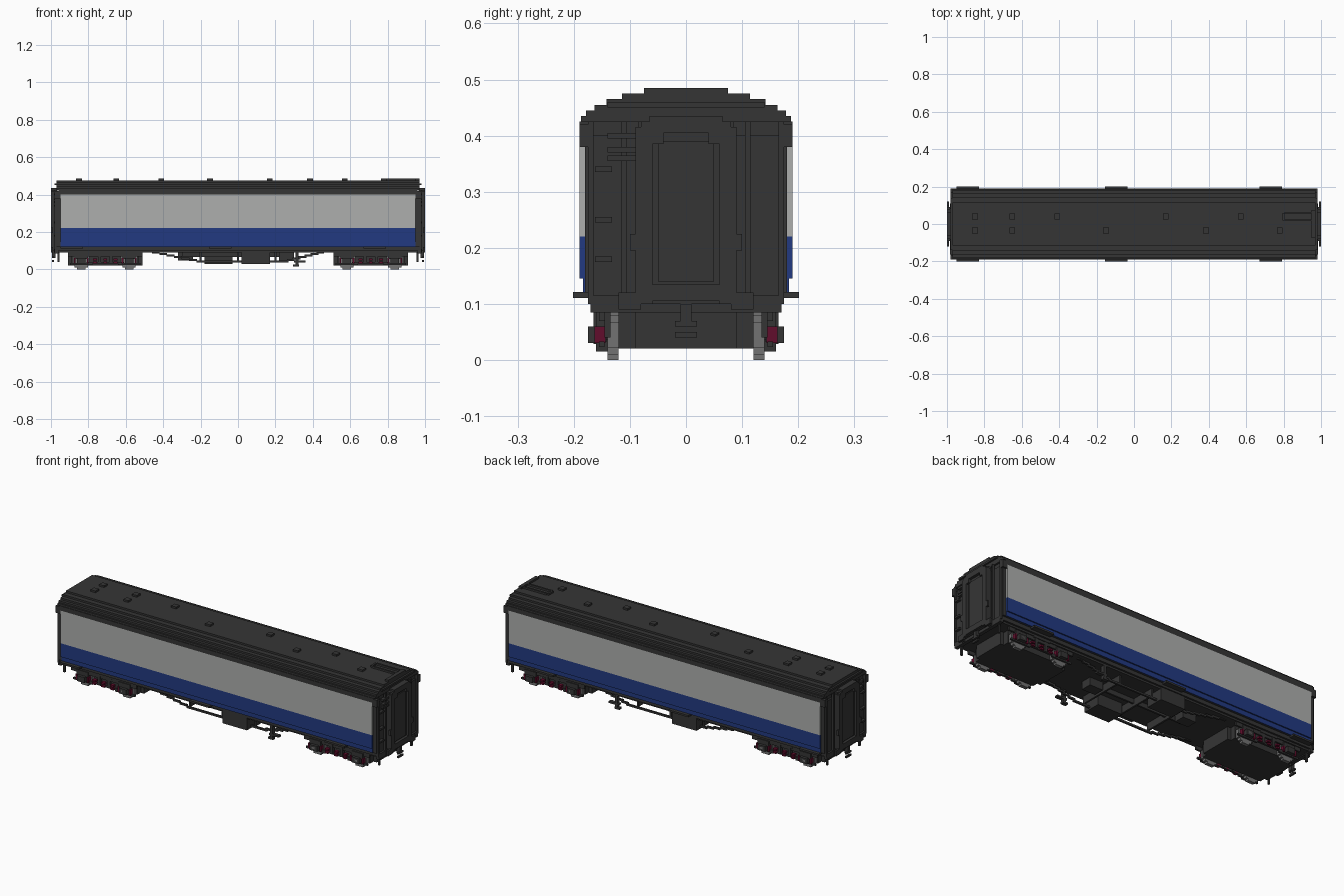
import bpy, bmesh
from mathutils import Matrix, Vector

default_cube = bpy.data.objects.get("Cube")
if default_cube:
    bpy.data.objects.remove(default_cube)


def material(name, red, green, blue):
    mat = bpy.data.materials.new(name)
    mat.use_nodes = True
    mat.diffuse_color = (red, green, blue, 1)
    shader = mat.node_tree.nodes["Principled BSDF"]
    shader.inputs["Base Color"].default_value = mat.diffuse_color
    shader.inputs["Roughness"].default_value = 0.8
    return mat


CHARCOAL = material("charcoal", 0.036, 0.036, 0.036)
GREY = material("light grey", 0.42, 0.43, 0.42)
BLUE = material("navy blue", 0.016, 0.042, 0.22)
STEEL = material("wheel steel", 0.17, 0.17, 0.17)
RED = material("spring red", 0.12, 0.004, 0.025)


def blocks(name, mat, size, places, mirror=""):
    """Equal blocks centred at the places, mirrored across the named axes."""
    bm = bmesh.new()
    for place in places:
        matrix = Matrix.Translation(Vector(place)) @ Matrix.Diagonal((*size, 1))
        bmesh.ops.create_cube(bm, size=1, matrix=matrix)
    mesh = bpy.data.meshes.new(name)
    bm.to_mesh(mesh)
    bm.free()
    mesh.materials.append(mat)
    part = bpy.data.objects.new(name, mesh)
    bpy.context.collection.objects.link(part)
    if mirror:
        modifier = part.modifiers.new("Mirror", "MIRROR")
        modifier.use_axis = [axis in mirror for axis in "xyz"]
        modifier.use_mirror_merge = False


def layer(name, mat, half_length, half_width, bottom, top):
    """A slab centred on the coach, between two heights."""
    size = (2 * half_length, 2 * half_width, top - bottom)
    blocks(name, mat, size, [(0, 0, (bottom + top) / 2)])


# Main dimensions
SIDE = 0.19       # half width over the panels
WALL = 0.18       # half width of the body core
PANEL = 0.95      # half length of the panels
END = 0.97        # half length of the body
FLOOR = 0.1
SKIRT = 0.145     # foot of the thick lower panel
WAIST = 0.22      # where blue meets grey
EAVES = 0.4
ROOF = 0.425      # where the roof starts to curve in
STEP = 0.01       # thickness of one roof step

# Body core and sole bars
layer("body_core", CHARCOAL, END, WALL, FLOOR + 2 * STEP, EAVES)
layer("sole_bar", CHARCOAL, END, WALL - STEP, FLOOR, FLOOR + 2 * STEP)
layer("underframe_floor", CHARCOAL, END, WALL - 2 * STEP, FLOOR - STEP, FLOOR)

# Coloured side panels
layer("upper_side_panels", GREY, PANEL, SIDE, WAIST, EAVES)
layer("lower_side_panels", BLUE, PANEL, SIDE, SKIRT, WAIST)
layer("skirt_panels", BLUE, PANEL, WALL + STEP / 3, FLOOR + 2 * STEP, SKIRT)

# Roof of thin steps that narrow faster toward the top
layer("roof_eaves", CHARCOAL, PANEL + STEP, SIDE, EAVES, ROOF)
ROOF_STEPS = 5
for i in range(ROOF_STEPS):
    rise = (i + 1) / ROOF_STEPS
    bottom = ROOF + i * STEP
    layer("roof_step", CHARCOAL, END, SIDE * (1 - 0.4 * rise ** 2), bottom, bottom + STEP)
ROOF_TOP = ROOF + ROOF_STEPS * STEP
blocks("eaves_end_cap", CHARCOAL, size=(3 * STEP, 2 * STEP, 4 * STEP),
       places=[(END - STEP / 2, WALL, EAVES)], mirror="xy")
blocks("roof_end_lip", CHARCOAL, size=(2 * STEP, 0.28, STEP),
       places=[(END, 0, ROOF_TOP - 2 * STEP)], mirror="x")

# Roof ventilators in two rows, and the water pipe at one end
vent_rows = {0.04: (-0.85, -0.65, -0.41, 0.17, 0.57),
             -0.035: (-0.85, -0.65, -0.15, 0.385, 0.78)}
blocks("roof_ventilators", CHARCOAL, size=(3 * STEP, 3 * STEP, 2 * STEP),
       places=[(x, y, ROOF_TOP) for y, row in vent_rows.items() for x in row])
blocks("water_pipe_runs", CHARCOAL, size=(0.15, STEP, 2 * STEP),
       places=[(0.88, y, ROOF_TOP) for y in (0.02, 0.06)])
blocks("water_pipe_bend", CHARCOAL, size=(STEP, 4 * STEP, 2 * STEP),
       places=[(0.8, 0.04, ROOF_TOP)])
blocks("water_pipe_header", CHARCOAL, size=(2 * STEP, 0.15, 2 * STEP),
       places=[(END - STEP, 0, ROOF_TOP)])

# Gangway: a backing plate, a stepped arch and a recessed door
FACE = 0.985
blocks("gangway_back", CHARCOAL, size=(2 * STEP, 0.17, ROOF - FLOOR),
       places=[(FACE - STEP, 0, (ROOF + FLOOR) / 2)], mirror="x")
blocks("gangway_jamb", CHARCOAL, size=(3 * STEP, 3 * STEP, ROOF - FLOOR - STEP),
       places=[(FACE, 0.075, (ROOF + FLOOR - STEP) / 2)], mirror="xy")
blocks("gangway_shoulder", CHARCOAL, size=(3 * STEP, 4 * STEP, 4 * STEP),
       places=[(FACE, 0.06, ROOF - 2 * STEP)], mirror="xy")
blocks("gangway_head", CHARCOAL, size=(3 * STEP, 0.13, 3 * STEP),
       places=[(FACE, 0, ROOF - STEP / 2)], mirror="x")
blocks("gangway_sill", CHARCOAL, size=(3 * STEP, 0.17, 3 * STEP),
       places=[(FACE, 0, FLOOR + 2 * STEP)], mirror="x")
blocks("gangway_latch", CHARCOAL, size=(STEP, STEP, 3 * STEP),
       places=[(FACE + STEP, 0.095, WAIST - STEP)], mirror="xy")
blocks("gangway_door", CHARCOAL, size=(STEP, FLOOR, 0.25),
       places=[(FACE, 0, 0.265)], mirror="x")

# End wall: ribs, climbing steps and handrails
blocks("end_wall_ribs", CHARCOAL, size=(STEP, STEP, ROOF - FLOOR),
       places=[(END + STEP / 2, y, (ROOF + FLOOR) / 2) for y in (0.11, WALL - STEP)],
       mirror="xy")
blocks("end_climbing_steps", CHARCOAL, size=(2 * STEP, 3 * STEP, STEP),
       places=[(END + STEP / 2, -0.147, z) for z in (0.18, 0.25, 0.34)], mirror="x")
blocks("end_handrails", CHARCOAL, size=(2 * STEP, 5 * STEP, STEP),
       places=[(END + STEP / 2, -0.115, z) for z in (0.36, 0.375, EAVES)], mirror="x")

# Headstock, buffers, coupling hook and hoses
blocks("headstock", CHARCOAL, size=(2 * STEP, 0.34, 3 * STEP),
       places=[(END, 0, FLOOR)], mirror="x")
blocks("buffer_shank", CHARCOAL, size=(3 * STEP, 2 * STEP, 2 * STEP),
       places=[(END, FLOOR, FLOOR)], mirror="xy")
blocks("buffer_head", CHARCOAL, size=(STEP, 4 * STEP, 3 * STEP),
       places=[(1 - STEP / 2, FLOOR, FLOOR + STEP / 2)], mirror="xy")
blocks("coupling_shank", CHARCOAL, size=(2 * STEP, 2 * STEP, 4 * STEP),
       places=[(FACE, 0, FLOOR - 2 * STEP)], mirror="x")
blocks("coupling_hook", CHARCOAL, size=(STEP, 4 * STEP, STEP),
       places=[(FACE + STEP / 2, 0, z) for z in (0.045, 0.065)], mirror="x")
blocks("brake_hose", CHARCOAL, size=(STEP, STEP, 6 * STEP),
       places=[(END - STEP, 0.14, FLOOR - 3 * STEP)], mirror="xy")

# Long step boards beside the doors
blocks("side_step_boards", CHARCOAL, size=(0.12, 3 * STEP, STEP),
       places=[(x, SIDE - STEP / 3, FLOOR + 1.6 * STEP) for x in (-0.89, -0.095, 0.73)],
       mirror="y")

# Bogies: frame block, side frames, axle boxes and springs
BOGIE = 0.71
WHEELBASE = 0.256
FRAME = 0.15
RADIUS = 0.045
axles = [BOGIE - WHEELBASE / 2, BOGIE + WHEELBASE / 2]
blocks("bogie_block", CHARCOAL, size=(0.36, 0.24, 0.07),
       places=[(BOGIE, 0, 0.056)], mirror="x")
blocks("bogie_block_ends", CHARCOAL, size=(0.4, WALL, 0.07),
       places=[(BOGIE, 0, 0.056)], mirror="x")
blocks("bogie_top_beam", CHARCOAL, size=(0.4, STEP, 2 * STEP),
       places=[(BOGIE, FRAME, FLOOR - 2 * STEP)], mirror="xy")
blocks("bogie_spring_plank", CHARCOAL, size=(0.2, STEP, STEP),
       places=[(BOGIE, FRAME, 0.035)], mirror="xy")
blocks("bogie_bolster", CHARCOAL, size=(FLOOR, 2 * STEP, 3 * STEP),
       places=[(BOGIE, FRAME, FLOOR)], mirror="xy")
blocks("bogie_hangers", CHARCOAL, size=(1.6 * STEP, 1.6 * STEP, 0.055),
       places=[(BOGIE + dx, FRAME, 0.06) for dx in (-0.03, 0.03)], mirror="xy")
blocks("axle_boxes", CHARCOAL, size=(RADIUS, 3 * STEP, 3 * STEP),
       places=[(x, FRAME + STEP, RADIUS) for x in axles], mirror="xy")
blocks("axle_guards", CHARCOAL, size=(0.07, 2 * STEP, 3 * STEP),
       places=[(x, FRAME, 0.07) for x in axles], mirror="xy")
blocks("axle_stays", CHARCOAL, size=(0.12, STEP, STEP),
       places=[(x, FRAME, 0.028) for x in axles], mirror="xy")
blocks("bolster_springs", RED, size=(2 * STEP, 2 * STEP, STEP),
       places=[(BOGIE + dx, FRAME + STEP / 2, z)
               for dx in (-0.055, 0, 0.055) for z in (0.036, 0.052)], mirror="xy")
blocks("axle_springs", RED, size=(STEP, 2 * STEP, 3 * STEP),
       places=[(x + dx, FRAME + STEP / 3, RADIUS)
               for x in axles for dx in (-0.035, 0.035)], mirror="xy")

# Stepped round wheels: crossed slabs, with hubs
for wide, tall in ((0.5, 1), (0.78, 0.78), (1, 0.5)):
    blocks("wheel_slab", STEEL, size=(2 * RADIUS * wide, 2 * STEP, 2 * RADIUS * tall),
           places=[(x, FRAME - 2 * STEP, RADIUS) for x in axles], mirror="xy")
blocks("wheel_hubs", STEEL, size=(2 * STEP, 4 * STEP, STEP),
       places=[(x, FRAME + STEP / 2, RADIUS) for x in axles], mirror="xy")

# Underframe truss: a low rail, posts and stepped diagonals
TRUSS = 0.13
RAIL = 0.042
posts = (-0.2, 0, 0.2)
blocks("truss_rail", CHARCOAL, size=(0.45, STEP, STEP),
       places=[(0.025, TRUSS, RAIL)], mirror="y")
blocks("truss_posts", CHARCOAL, size=(STEP, STEP, 0.06),
       places=[(x, TRUSS, FLOOR - 3 * STEP) for x in posts], mirror="y")
TREADS = 7
for outer, inner in ((-0.44, -0.2), (0.44, 0.25)):
    run = (inner - outer) / (TREADS - 1)
    drop = (FLOOR - STEP - RAIL) / (TREADS - 1)
    blocks("truss_diagonal", CHARCOAL, size=(RAIL, STEP, STEP),
           places=[(outer + i * run, TRUSS, FLOOR - STEP - i * drop)
                   for i in range(TREADS)], mirror="y")
blocks("cross_members", CHARCOAL, size=(STEP, 2 * TRUSS, 4 * STEP),
       places=[(x, 0, FLOOR - 3 * STEP) for x in posts])
blocks("centre_beam", CHARCOAL, size=(0.6, STEP, 3 * STEP),
       places=[(0, 0, FLOOR - 2 * STEP)])

# Battery boxes, brake cylinders and hand brake brackets
blocks("battery_boxes", CHARCOAL, size=(FRAME, FLOOR, 0.07),
       places=[(0.095, -0.115, 0.064), (-0.105, 0.115, 0.064)])
blocks("brake_cylinders", CHARCOAL, size=(0.08, 0.06, 0.045),
       places=[(0.26, 0, 0.07), (-0.28, 0.05, 0.07)])
blocks("hand_brake_post", CHARCOAL, size=(1.5 * STEP, 2 * STEP, 0.085),
       places=[(0.315, FRAME, 0.058)], mirror="y")
blocks("hand_brake_lever", CHARCOAL, size=(0.06, 2 * STEP, STEP),
       places=[(0.33, FRAME, RAIL)], mirror="y")
blocks("hand_brake_foot", CHARCOAL, size=(3 * STEP, 2 * STEP, STEP),
       places=[(0.31, FRAME, 2 * STEP)], mirror="y")
